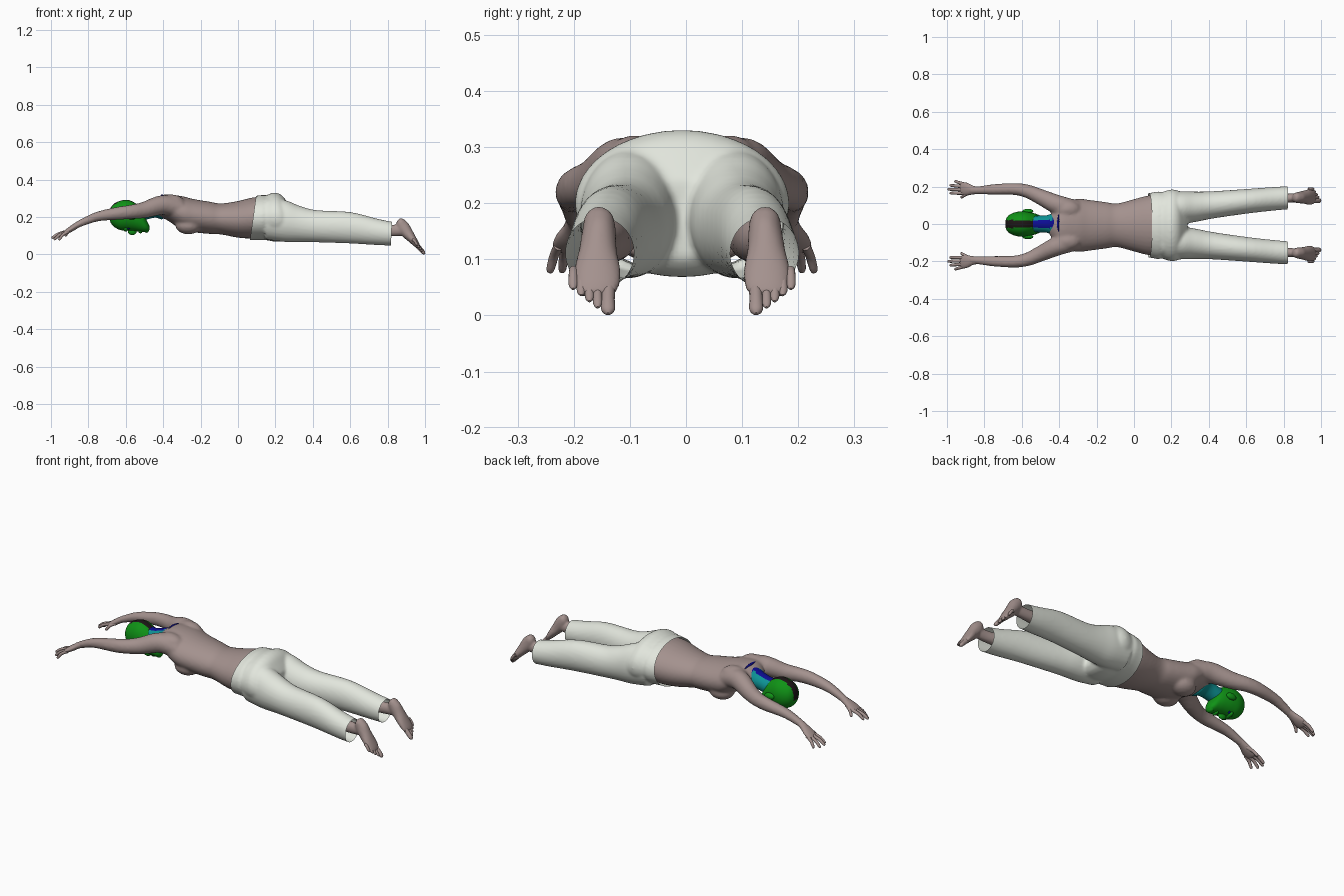
import bpy, bmesh, math
from mathutils import Vector, Matrix

if "Cube" in bpy.data.objects:
    bpy.data.objects.remove(bpy.data.objects["Cube"])


def mat(name, r, g, b):
    m = bpy.data.materials.new(name)
    m.diffuse_color = (r, g, b, 1)
    m.use_nodes = True
    m.node_tree.nodes["Principled BSDF"].inputs["Base Color"].default_value = m.diffuse_color
    return m


SKIN = mat("skin", 0.37, 0.285, 0.27)
CLOTH = mat("off_white_cloth", 0.76, 0.79, 0.72)
GREEN = mat("green", 0.005, 0.29, 0.008)
BLACK = mat("black", 0.012, 0.008, 0.008)
BLUE = mat("deep_blue", 0.004, 0.004, 0.30)
CYAN = mat("teal", 0.004, 0.29, 0.30)
SHIFT = -0.007          # the body lies slightly off the centre line


def spline(pts, sub):
    """Catmull-Rom through section tuples."""
    out = []
    for i in range(len(pts) - 1):
        p = [pts[max(i - 1, 0)], pts[i], pts[i + 1], pts[min(i + 2, len(pts) - 1)]]
        for k in range(sub):
            t = k / sub
            out.append([0.5 * (2 * b + (c - a) * t + (2 * a - 5 * b + 4 * c - d) * t * t
                               + (3 * b - a - 3 * c + d) * t ** 3) for a, b, c, d in zip(*p)])
    return out + [list(pts[-1])]


def loft(bm, pts, seg=20, sub=4, upright=False):
    """Closed tube; each section is (x, y, z, half width, half height)."""
    rows = spline(pts, sub)
    rings = []
    for i, (x, y, z, rw, rh) in enumerate(rows):
        t = Vector(rows[min(i + 1, len(rows) - 1)][:3]) - Vector(rows[max(i - 1, 0)][:3])
        t = Vector((1, 0, 0)) if upright else t.normalized()
        side = (Vector((0, 1, 0)) - t * t.y).normalized()
        up = t.cross(side)
        rings.append([bm.verts.new(Vector((x, y, z))
                      + side * max(rw, 0.001) * math.cos(2 * math.pi * k / seg)
                      + up * max(rh, 0.001) * math.sin(2 * math.pi * k / seg)) for k in range(seg)])
    for a, b in zip(rings, rings[1:]):
        for k in range(seg):
            bm.faces.new((a[k], a[(k + 1) % seg], b[(k + 1) % seg], b[k]))
    bm.faces.new(rings[0])
    bm.faces.new(rings[-1])


def ball(bm, c, r):
    bmesh.ops.create_uvsphere(bm, u_segments=20, v_segments=12, radius=1,
                              matrix=Matrix.Translation(c) @ Matrix.Diagonal((*r, 1)))


def side(pts, s):
    return [(p[0], s * p[1] + SHIFT) + tuple(p[2:]) for p in pts]


def finish(name, bm, mats, fuse=0, smooth=5, rule=None):
    bmesh.ops.recalc_face_normals(bm, faces=bm.faces)
    me = bpy.data.meshes.new(name)
    if rule:
        for f in bm.faces:
            f.material_index = rule(f.calc_center_median(), f.normal)
    bm.to_mesh(me)
    bm.free()
    for m in mats:
        me.materials.append(m)
    ob = bpy.data.objects.new(name, me)
    bpy.context.collection.objects.link(ob)
    bpy.context.view_layer.objects.active = ob
    bpy.ops.object.select_all(action='DESELECT')
    ob.select_set(True)
    if fuse:
        r = ob.modifiers.new("fuse", 'REMESH')
        r.mode, r.voxel_size = 'VOXEL', fuse
        sm = ob.modifiers.new("soften", 'SMOOTH')
        sm.factor, sm.iterations = 0.5, smooth
        for n in ("fuse", "soften"):
            bpy.ops.object.modifier_apply(modifier=n)
    bpy.ops.object.shade_smooth_by_angle(angle=math.radians(50))
    return ob


# Torso fused with both arms
bm = bmesh.new()
loft(bm, [(x, SHIFT, z, w, h) for x, z, w, h in (
    (-.455, .25, .045, .03), (-.42, .255, .09, .055), (-.38, .253, .125, .069),
    (-.30, .222, .142, .09), (-.24, .208, .136, .089), (-.15, .196, .124, .086),
    (-.09, .19, .117, .083), (0, .188, .14, .098), (.08, .195, .16, .11), (.15, .2, .16, .11))],
    seg=32, upright=True)
for s in (1, -1):
    ball(bm, (-.265, s * .065 + SHIFT, .155), (.07, .06, .047))      # chest
    ball(bm, (-.36, s * .085 + SHIFT, .278), (.075, .05, .043))      # shoulder blade
    loft(bm, side([(-.31, .085, .245, .05, .05), (-.40, .107, .265, .052, .053),
                   (-.50, .152, .238, .042, .044), (-.57, .182, .228, .036, .038),
                   (-.64, .194, .220, .032, .035), (-.75, .192, .203, .028, .026),
                   (-.84, .187, .168, .021, .019), (-.88, .187, .147, .022, .015)], s))
finish("torso_and_arms", bm, [SKIN], fuse=.008)

# Hands: palm, four fingers and a thumb
for s, label in ((1, "left"), (-1, "right")):
    bm = bmesh.new()
    loft(bm, side([(-.82, .187, .178, .018, .016), (-.86, .188, .157, .023, .016),
                   (-.895, .193, .135, .034, .015), (-.92, .197, .12, .033, .011),
                   (-.93, .198, .116, .02, .006)], s))
    for base, tip in (((-.91, .172, .125), (-.985, .172, .088)), ((-.915, .19, .122), (-.997, .193, .087)),
                      ((-.912, .207, .122), (-.984, .214, .078)), ((-.905, .22, .124), (-.958, .236, .077)),
                      ((-.875, .175, .14), (-.925, .148, .098))):
        b, t = Vector(base), Vector(tip)
        m = (b + t) / 2 + Vector((-.004, 0, .006))
        e = m.lerp(t, .85)
        loft(bm, side([(*b, .009, .009), (*m, .0085, .0085), (*e, .007, .007), (*t, .002, .002)], s),
             seg=10, sub=3)
    finish(label + "_hand", bm, [SKIN])

# Trousers: hips fused with legs, then cut open at the waist and cuffs
bm = bmesh.new()
loft(bm, [(x, SHIFT, z, w, h) for x, z, w, h in (
    (.03, .193, .168, .116), (.09, .195, .174, .118), (.13, .197, .181, .121), (.15, .197, .178, .12),
    (.195, .2, .191, .131), (.235, .193, .186, .123), (.265, .178, .165, .098), (.285, .172, .14, .07))],
    seg=40, upright=True)
for s in (1, -1):
    loft(bm, side([(.15, .09, .19, .085, .11), (.25, .095, .179, .087, .112), (.33, .099, .163, .081, .097),
                   (.42, .109, .151, .073, .086), (.6, .128, .143, .066, .084),
                   (.75, .142, .12, .063, .07), (.87, .15, .106, .061, .06)], s), seg=28, upright=True)
trousers = finish("trousers", bm, [CLOTH], fuse=.008, smooth=4)
bm = bmesh.new()
bm.from_mesh(trousers.data)
for co, no in (((.82, 0, .1), (1, 0, -.05)), ((.081, 0, .2), (-1, 0, .14))):
    bmesh.ops.bisect_plane(bm, geom=bm.verts[:] + bm.edges[:] + bm.faces[:],
                           plane_co=co, plane_no=no, clear_outer=True)
bm.to_mesh(trousers.data)
bm.free()

# Lower legs and pointed feet
for s, label in ((1, "left"), (-1, "right")):
    bm = bmesh.new()
    loft(bm, side([(.55, .125, .145, .046, .05), (.68, .135, .138, .042, .046), (.77, .142, .128, .03, .033),
                   (.83, .146, .128, .025, .031), (.88, .147, .13, .024, .03)], s))
    loft(bm, side([(.858, .148, .186, .012, .012), (.866, .148, .176, .025, .024), (.88, .148, .15, .03, .035),
                   (.905, .15, .115, .034, .031), (.935, .151, .078, .042, .022),
                   (.957, .151, .05, .039, .015), (.968, .15, .036, .03, .008)], s))
    finish(label + "_foot", bm, [SKIN], fuse=.006, smooth=3)
    bm = bmesh.new()
    for i in range(5):      # toes, big toe innermost
        y, r, drop = .131 + .0145 * i + (.004 if i else 0), (.012 if i == 0 else .008), .011 * i
        loft(bm, side([(.95 - .4 * drop, y, .055 + .6 * drop, r, r), (.975 - .7 * drop, y + .001, .029 + drop, r, r),
                       (.992 - .8 * drop, y + .001, .010 + drop, r, r * .8),
                       (.999 - .8 * drop, y + .001, .003 + drop, r * .3, r * .3)], s), seg=12)
    finish(label + "_toes", bm, [SKIN])

# Head, face down, with a black band over the crown
bm = bmesh.new()
loft(bm, [(x, 0, z, w, h) for x, z, w, h in (
    (-.688, .21, .008, .01), (-.683, .21, .03, .035), (-.665, .21, .05, .06), (-.63, .209, .064, .078),
    (-.59, .21, .067, .082), (-.55, .2, .061, .075), (-.52, .185, .053, .064),
    (-.495, .158, .041, .038), (-.48, .145, .026, .022), (-.474, .143, .01, .01))],
    seg=44, sub=5, upright=True)
finish("head", bm, [GREEN, BLACK],
       rule=lambda c, n: int(abs(c.y) < .021 and (c.z > .215 or (c.x < -.66 and c.z > .19))))

# Ears, nose, brow and lips
bm = bmesh.new()
ball(bm, (-.565, 0, .124), (.024, .012, .02))
ball(bm, (-.60, 0, .136), (.014, .042, .014))
ball(bm, (-.522, 0, .124), (.011, .02, .011))
ball(bm, (-.49, 0, .130), (.014, .022, .014))
for s in (1, -1):
    ball(bm, (-.568, s * .068, .205), (.03, .013, .018))
finish("ears_and_face", bm, [GREEN])
bm = bmesh.new()
for s in (1, -1):
    ball(bm, (-.585, s * .026, .139), (.008, .012, .006))
finish("eyes", bm, [BLUE])

# Neck: teal sides, blue stripe down the nape
bm = bmesh.new()
loft(bm, [(-.57, 0, .225, .042, .045), (-.52, 0, .225, .044, .045), (-.47, 0, .238, .046, .046),
          (-.44, 0, .247, .057, .05), (-.41, 0, .25, .076, .062), (-.395, 0, .25, .07, .055)],
     seg=40, sub=6, upright=True)
finish("neck", bm, [CYAN, BLUE],
       rule=lambda c, n: int(c.z > .235 and (abs(c.y) < .02 or c.x > -.437)))

# Blue collar band where the neck meets the back
bm = bmesh.new()
loft(bm, [(-.412, y, .297 - 4.5 * y * y, .016, .022) for y in (-.001, 0, .001)][:1]
     + [(-.404, 0, .296, .06, .026), (-.398, 0, .296, .05, .02)], seg=28, upright=True)
finish("collar", bm, [BLUE])
